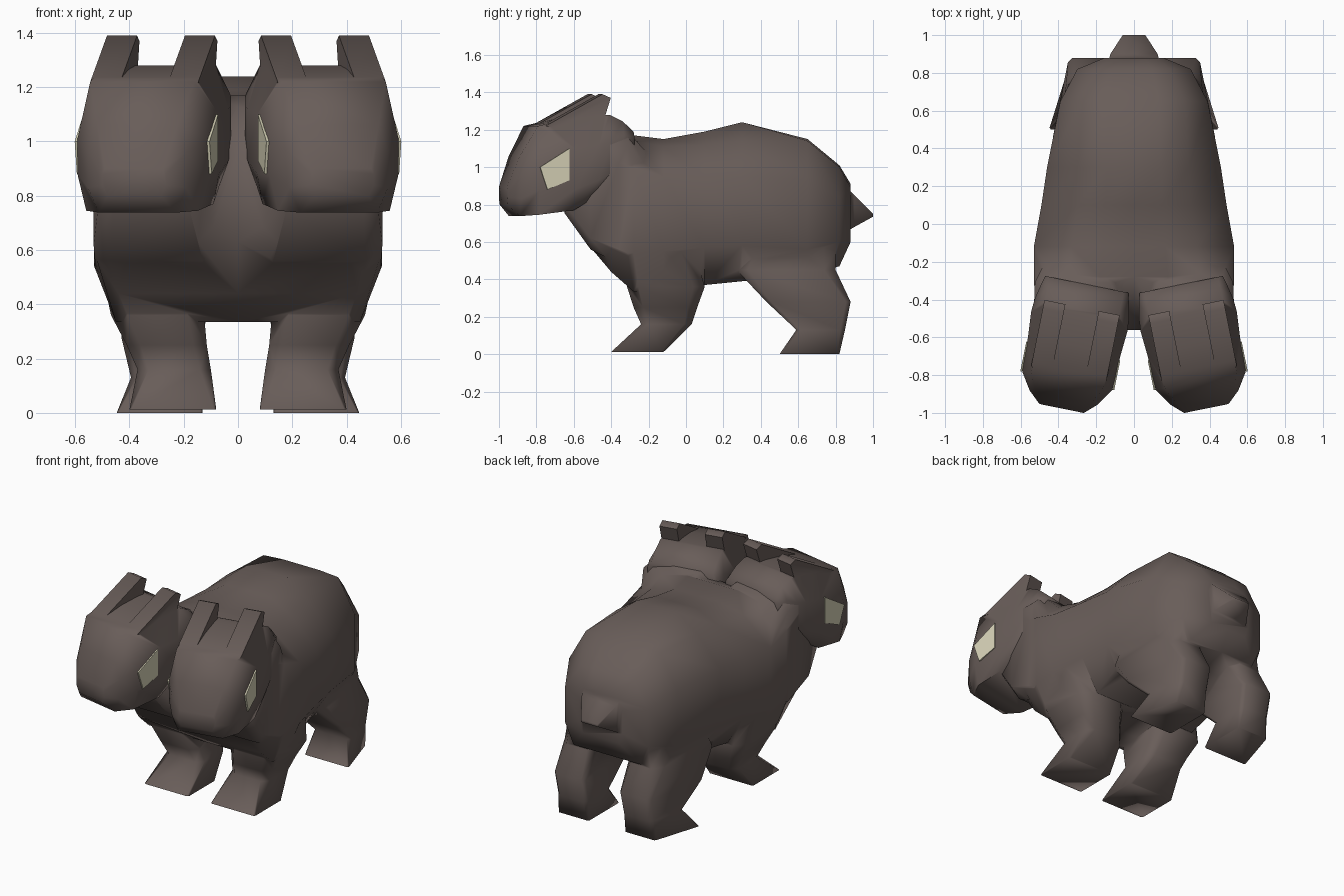
import bpy
import bmesh
from math import sin, cos, radians

cube = bpy.data.objects.get("Cube")
if cube:
    bpy.data.objects.remove(cube, do_unlink=True)


def make_material(name, rgb):
    mat = bpy.data.materials.new(name)
    mat.use_nodes = True
    mat.diffuse_color = (*rgb, 1)
    mat.node_tree.nodes["Principled BSDF"].inputs["Base Color"].default_value = (*rgb, 1)
    return mat


fur = make_material("brown fur", (0.14, 0.11, 0.10))
eye_colour = make_material("pale eye", (0.67, 0.64, 0.47))


def activate(obj):
    bpy.ops.object.select_all(action="DESELECT")
    obj.select_set(True)
    bpy.context.view_layer.objects.active = obj


def smooth(obj, angle):
    activate(obj)
    bpy.ops.object.shade_smooth_by_angle(angle=radians(angle))


def loft(name, rings, mat=fur, side=1):
    """Skin a list of equal rings and cap both ends."""
    bm = bmesh.new()
    rows = [[bm.verts.new((x * side, y, z)) for x, y, z in ring] for ring in rings]
    count = len(rows[0])
    for low, high in zip(rows, rows[1:]):
        for i in range(count):
            j = (i + 1) % count
            bm.faces.new((low[i], low[j], high[j], high[i]))
    bm.faces.new(rows[0])
    bm.faces.new(rows[-1])
    bmesh.ops.recalc_face_normals(bm, faces=bm.faces)
    mesh = bpy.data.meshes.new(name)
    bm.to_mesh(mesh)
    bm.free()
    mesh.materials.append(mat)
    obj = bpy.data.objects.new(name, mesh)
    bpy.context.collection.objects.link(obj)
    return obj


def fuse(base, part):
    """Merge a part into the base as one continuous skin."""
    activate(base)
    mod = base.modifiers.new("fuse", "BOOLEAN")
    mod.operation = "UNION"
    mod.solver = "EXACT"
    mod.object = part
    bpy.ops.object.modifier_apply(modifier=mod.name)
    bpy.data.objects.remove(part, do_unlink=True)


def chamfered(u0, u1, v0, v1, cut):
    """Rectangle with its four corners cut off."""
    return [(u0 + cut, v0), (u1 - cut, v0), (u1, v0 + cut), (u1, v1 - cut),
            (u1 - cut, v1), (u0 + cut, v1), (u0, v1 - cut), (u0, v0 + cut)]


def symmetric(half):
    """Close a half outline by mirroring it; its ends lie on the middle line."""
    return half + [(-x, y, z) for x, y, z in reversed(half[1:-1])]


# Body: y, top, crease width, crease height, flank width, flank top, flank low,
# belly width, belly height
body_sections = [
    (-0.56, 0.96, 0.20, 0.95, 0.46, 0.90, 0.72, 0.40, 0.63),
    (-0.40, 1.13, 0.34, 1.12, 0.525, 1.03, 0.57, 0.44, 0.44),
    (-0.28, 1.17, 0.36, 1.14, 0.53, 1.0, 0.54, 0.45, 0.335),
    (-0.12, 1.15, 0.33, 1.11, 0.53, 0.95, 0.55, 0.44, 0.34),
    (0.10, 1.19, 0.30, 1.12, 0.49, 0.95, 0.57, 0.37, 0.37),
    (0.30, 1.24, 0.29, 1.14, 0.46, 0.95, 0.58, 0.34, 0.39),
    (0.65, 1.15, 0.27, 1.14, 0.39, 0.93, 0.56, 0.31, 0.42),
    (0.82, 1.01, 0.19, 1.0, 0.30, 0.84, 0.60, 0.24, 0.47),
    (0.88, 0.91, 0.12, 0.89, 0.155, 0.82, 0.67, 0.13, 0.60),
]
body = loft("body", [symmetric([(0, y, top), (cw / 2, y, top), (cw, y, cz), (fw, y, ft),
                                (fw, y, fl), (bw, y, bz), (0, y, bz)])
                     for y, top, cw, cz, fw, ft, fl, bw, bz in body_sections])

# Tail: short wedge
tail_sections = [(0.80, 0.15, 0.62, 0.95), (0.90, 0.125, 0.68, 0.85), (1.0, 0.06, 0.735, 0.75)]
fuse(body, loft("tail", [[(-w, y, low), (w, y, low), (w, y, high), (-w, y, high)]
                         for y, w, low, high in tail_sections]))

# Legs: z, inner x, outer x, front y, back y, corner cut, narrowing at the back
legs = {
    "front_leg": [
        (0.58, 0.16, 0.515, -0.36, 0.04, 0.08, 0),
        (0.36, 0.125, 0.468, -0.315, 0.10, 0.06, 0),
        (0.25, 0.115, 0.41, -0.28, 0.06, 0.05, 0),
        (0.16, 0.10, 0.37, -0.24, 0.03, 0.04, 0),
        (0.012, 0.08, 0.40, -0.40, -0.12, 0.01, 0),
    ],
    "hind_leg": [
        (0.76, 0.15, 0.385, 0.38, 0.80, 0.07, 0.09),
        (0.45, 0.11, 0.43, 0.27, 0.80, 0.06, 0.08),
        (0.28, 0.125, 0.435, 0.43, 0.88, 0.025, 0.09),
        (0.13, 0.13, 0.40, 0.59, 0.85, 0.025, 0.06),
        (0, 0.13, 0.45, 0.50, 0.82, 0.01, 0.10),
    ],
}

# Necks: y, inner x, outer x, bottom, top, corner cut
neck_sections = [
    (-0.65, 0.13, 0.51, 0.755, 1.02, 0.05),
    (-0.51, 0.07, 0.532, 0.56, 1.18, 0.06),
    (-0.31, 0.06, 0.525, 0.46, 1.19, 0.07),
    (-0.14, 0.16, 0.44, 0.50, 1.0, 0.08),
]

# Heads: distance from the back, top width, top, cheek width, cheek top,
# cheek low, jaw width, jaw
head_sections = [
    (0, 0.20, 1.19, 0.225, 1.16, 1.08, 0.18, 1.02),
    (0.06, 0.20, 1.245, 0.24, 1.17, 1.02, 0.21, 0.96),
    (0.13, 0.20, 1.28, 0.255, 1.14, 0.97, 0.22, 0.90),
    (0.20, 0.20, 1.28, 0.26, 1.12, 0.93, 0.23, 0.85),
    (0.33, 0.20, 1.265, 0.25, 1.10, 0.88, 0.23, 0.77),
    (0.52, 0.195, 1.22, 0.243, 1.01, 0.88, 0.21, 0.745),
    (0.61, 0.15, 1.06, 0.185, 0.96, 0.83, 0.145, 0.738),
    (0.67, 0.11, 0.90, 0.12, 0.88, 0.84, 0.10, 0.80),
]
ear_profile = [(0.48, 1.22), (0.17, 1.39), (0.125, 1.37), (0.16, 1.26), (0.40, 1.20)]
eye_profile = [(0.52, 1.0), (0.36, 1.10), (0.36, 0.93), (0.48, 0.88)]
YAW = 0.2


def in_head(x, d, z):
    """Place a head point, turned outward around the back of the head."""
    return (0.25 + x * cos(YAW) + d * sin(YAW), -0.32 + x * sin(YAW) - d * cos(YAW), z)


def slab(name, profile, x0, x1, mat, side):
    """Extrude a head profile sideways between two widths."""
    rings = [[in_head(x, d, z) for d, z in profile] for x in (x0, x1)]
    return loft(name, rings, mat, side)


for side, label in ((1, "left"), (-1, "right")):
    for part, sections in legs.items():
        rings = []
        for z, x0, x1, y0, y1, cut, skew in sections:
            rings.append([(x - skew * (y - y0) / (y1 - y0) * (x - x0) / (x1 - x0), y, z)
                          for x, y in chamfered(x0, x1, y0, y1, cut)])
        fuse(body, loft(f"{label}_{part}", rings, side=side))

    fuse(body, loft(f"{label}_neck",
                    [[(x, y, z) for x, z in chamfered(x0, x1, low, high, cut)]
                     for y, x0, x1, low, high, cut in neck_sections], side=side))

    rings = []
    for d, tw, top, cw, ct, cl, jw, jaw in head_sections:
        half = [(tw, top), (cw, ct), (cw, cl), (jw, jaw)]
        outline = half + [(-x, z) for x, z in reversed(half)]
        rings.append([in_head(x, d, z) for x, z in outline])
    head = loft(f"{label}_head", rings, side=side)

    for flip, place in ((1, "outer"), (-1, "inner")):
        fuse(head, slab(f"{label}_{place}_ear", ear_profile, 0.09 * flip, 0.203 * flip, fur, side))
        slab(f"{label}_{place}_eye", eye_profile, 0.244 * flip, 0.2535 * flip, eye_colour, side)
    smooth(head, 75)

smooth(body, 110)
